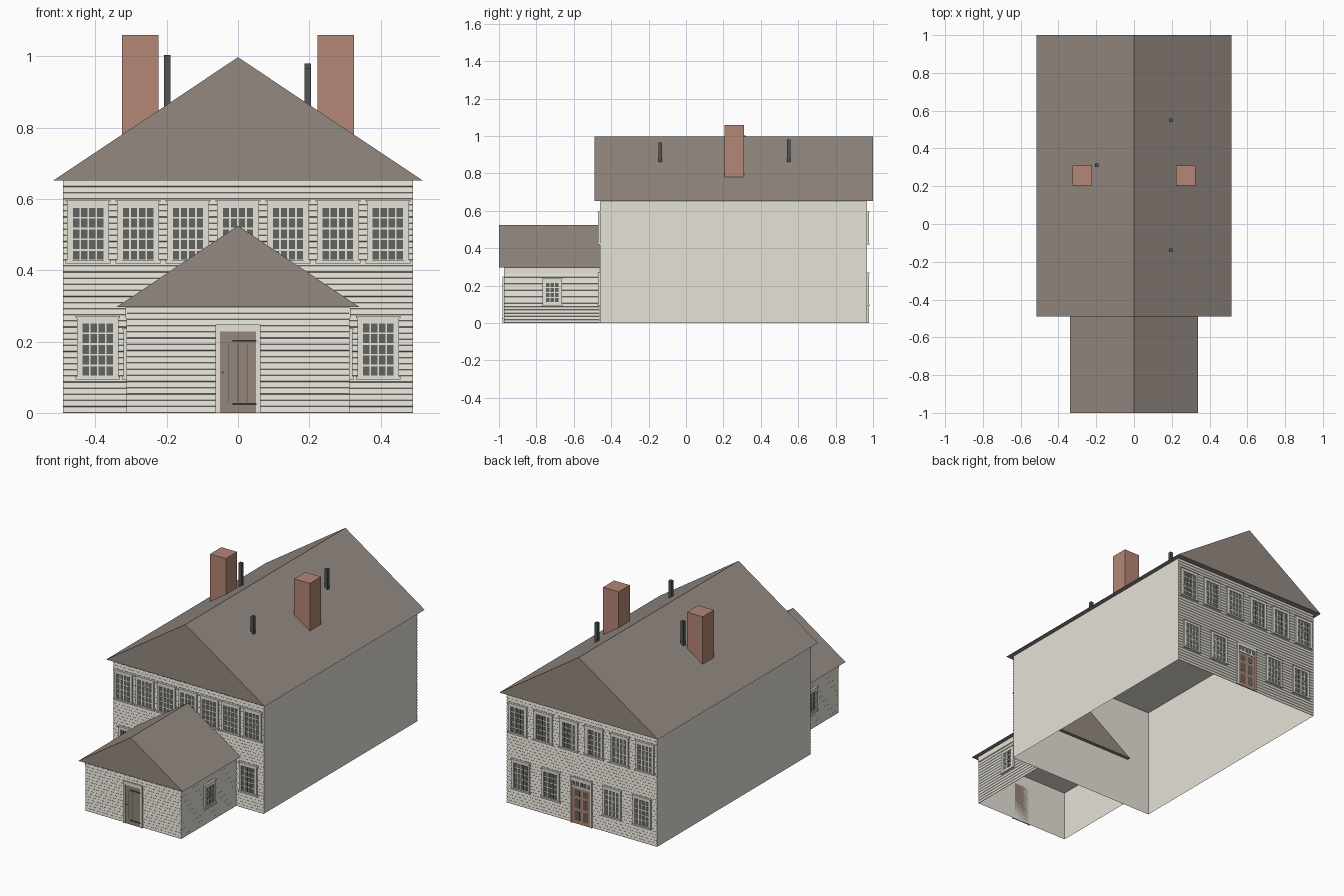
import bpy, bmesh
from math import pi
from mathutils import Matrix, Vector

cube = bpy.data.objects.get("Cube")
if cube:
    bpy.data.objects.remove(cube)


def material(name, rgb):
    m = bpy.data.materials.new(name)
    m.use_nodes = True
    m.diffuse_color = (*rgb, 1)
    m.node_tree.nodes["Principled BSDF"].inputs["Base Color"].default_value = (*rgb, 1)
    return m


WALL = material("pale_paint", (0.79, 0.76, 0.69))
ROOF = material("brown_shingle", (0.295, 0.25, 0.22))
BRICK = material("red_brick", (0.46, 0.24, 0.18))
GLASS = material("dark_glass", (0.12, 0.13, 0.12))
IRON = material("dark_iron", (0.08, 0.09, 0.09))
DOOR = material("brown_door", (0.30, 0.24, 0.20))
MATS = [WALL, ROOF, BRICK, GLASS, IRON, DOOR]

FRONT, BACK, LEFT, RIGHT = 0, pi, pi / 2, -pi / 2
LAP = 0.002


def box(bm, x0, x1, y0, y1, z0, z1, mat):
    size = Matrix.Diagonal((x1 - x0, y1 - y0, z1 - z0, 1))
    mid = Matrix.Translation(((x0 + x1) / 2, (y0 + y1) / 2, (z0 + z1) / 2))
    made = bmesh.ops.create_cube(bm, size=1, matrix=mid @ size)
    for f in {f for v in made["verts"] for f in v.link_faces}:
        f.material_index = MATS.index(mat)


def to_mesh(bm, name):
    mesh = bpy.data.meshes.new(name)
    bm.to_mesh(mesh)
    bm.free()
    for m in MATS:
        mesh.materials.append(m)
    return mesh


def place(mesh, name, loc=(0, 0, 0), turn=0):
    ob = bpy.data.objects.new(name, mesh)
    ob.location = loc
    ob.rotation_euler.z = turn
    bpy.context.collection.objects.link(ob)


def siding(name, width, height, boards, loc, turn):
    """Lapped boards: each leans back upward from a narrow lower lip."""
    bm = bmesh.new()
    h = height / boards
    profile = []
    for i in range(boards):
        profile += [(LAP, i * h), (0, (i + 0.1) * h)]
    profile.append((LAP, height))
    rows = [[bm.verts.new((x, y, z)) for x in (-width / 2, width / 2)] for y, z in profile]
    for a, b in zip(rows, rows[1:]):
        bm.faces.new((a[0], a[1], b[1], b[0]))
    place(to_mesh(bm, name), name, loc, turn)


def shell(name, half, y0, y1, height, open_sides):
    """Plain wall box with a ceiling, open at the listed face directions."""
    bm = bmesh.new()
    box(bm, -half, half, y0, y1, 0, height, WALL)
    gone = [f for f in bm.faces if any(f.normal.dot(Vector(d)) > 0.9 for d in open_sides)]
    bmesh.ops.delete(bm, geom=gone, context="FACES")
    place(to_mesh(bm, name), name)


def gable_roof(name, half, y0, y1, z0, z1):
    bm = bmesh.new()
    f = bm.faces.new([bm.verts.new(p) for p in ((-half, y0, z0), (half, y0, z0), (0, y0, z1))])
    ext = bmesh.ops.extrude_face_region(bm, geom=[f], use_keep_orig=True)
    bmesh.ops.translate(bm, vec=Vector((0, y1 - y0, 0)),
                        verts=[g for g in ext["geom"] if isinstance(g, bmesh.types.BMVert)])
    bmesh.ops.recalc_face_normals(bm, faces=bm.faces)
    for f in bm.faces:
        f.material_index = MATS.index(ROOF)
    place(to_mesh(bm, name), name)


def window_mesh(name, w, h, gw, gz0, gz1, cols, rows, sill):
    """Casing, sill and head, with separate glass panes; local front is -y."""
    bm = bmesh.new()
    g, d, bar = gw / 2, -0.008, 0.0025
    box(bm, -w / 2, -g, d, LAP, 0, h, WALL)
    box(bm, g, w / 2, d, LAP, 0, h, WALL)
    box(bm, -g, g, d, LAP, gz1, h, WALL)
    box(bm, -g, g, d, LAP, 0, gz0, WALL)
    box(bm, -w / 2 - sill, w / 2 + sill, d - 0.004, LAP, -0.006, 0.003, WALL)
    box(bm, -w / 2 - sill, w / 2 + sill, d - 0.003, LAP, h - 0.005, h, WALL)
    box(bm, -g, g, -0.004, LAP, gz0, gz1, WALL)
    cw, ch = gw / cols, (gz1 - gz0) / rows
    for i in range(cols):
        for j in range(rows):
            x, z = -g + i * cw, gz0 + j * ch
            box(bm, x + bar, x + cw - bar, -0.005, 0, z + bar, z + ch - bar, GLASS)
    return to_mesh(bm, name)


# Main house walls and roof
HX, HF, HB, HZ = 0.49, -0.462, 0.97, 0.651
shell("house_walls", HX, HF + LAP, HB - LAP, HZ, [(0, 0, -1)])
siding("house_front_siding", 2 * HX, HZ, 38, (0, HF, 0), FRONT)
siding("house_back_siding", 2 * HX, HZ, 38, (0, HB, 0), BACK)
gable_roof("house_roof", 0.517, -0.49, 1.0, 0.652, 0.997)

# Front annex walls and roof
AX, AF, AZ = 0.313, -0.974, 0.296
shell("annex_walls", AX - LAP, AF + LAP, HF, AZ, [(0, 0, -1), (0, 1, 0)])
siding("annex_front_siding", 2 * AX, AZ, 17, (0, AF, 0), FRONT)
for side, turn, s in (("left", LEFT, 1), ("right", RIGHT, -1)):
    siding("annex_siding_" + side, HF - AF, AZ, 17, (s * AX, (AF + HF) / 2, 0), turn)
    bm = bmesh.new()
    box(bm, -0.256, 0.256, -0.002, LAP, 0.265, AZ, WALL)
    place(to_mesh(bm, "annex_frieze"), "annex_frieze_" + side, (s * AX, (AF + HF) / 2, 0), turn)
gable_roof("annex_roof", 0.34, -1.0, -0.44, 0.297, 0.525)

# Windows
upper = window_mesh("upper_window", 0.118, 0.172, 0.09, 0.002, 0.152, 4, 5, 0.004)
lower = window_mesh("lower_window", 0.116, 0.172, 0.09, 0.004, 0.154, 4, 5, 0.004)
small = window_mesh("annex_window", 0.104, 0.138, 0.07, 0.010, 0.117, 3, 4, 0.003)
for i in range(7):
    place(upper, f"front_upper_window_{i + 1}", ((i - 3) * 0.14, HF, 0.425), FRONT)
for i in range(6):
    place(upper, f"back_upper_window_{i + 1}", ((i - 2.5) * 0.166, HB, 0.425), BACK)
for s in (-1, 1):
    tag = "left" if s > 0 else "right"
    place(lower, "front_lower_window_" + tag, (s * 0.393, HF, 0.099), FRONT)
    place(lower, "back_outer_window_" + tag, (s * 0.395, HB, 0.099), BACK)
    place(lower, "back_inner_window_" + tag, (s * 0.2, HB, 0.099), BACK)
    place(small, "annex_window_" + tag, (s * AX, -0.715, 0.1), LEFT if s > 0 else RIGHT)


def door_casing(bm, half, inner, z_in, z_out):
    for s in (-1, 1):
        a, b = sorted((s * half, s * inner))
        box(bm, a, b, -0.008, LAP, 0, z_out, WALL)
    box(bm, -inner, inner, -0.008, LAP, z_in, z_out, WALL)


# Annex plank door with strap hinges and latch
bm = bmesh.new()
door_casing(bm, 0.063, 0.05, 0.228, 0.248)
box(bm, -0.05, 0.05, -0.004, LAP, 0, 0.228, DOOR)
for x in (-0.027, 0, 0.027):
    box(bm, x - 0.001, x + 0.001, -0.0045, 0, 0.03, 0.195, IRON)
for z in (0.025, 0.202):
    box(bm, -0.015, 0.052, -0.009, 0, z - 0.0025, z + 0.0025, IRON)
box(bm, -0.045, -0.039, -0.008, 0, 0.111, 0.116, IRON)
place(to_mesh(bm, "annex_door"), "annex_door", (0, AF, 0), FRONT)

# Back door with glazed panels and a transom light
bm = bmesh.new()
door_casing(bm, 0.07, 0.06, 0.25, 0.27)
box(bm, -0.06, 0.06, -0.004, LAP, 0, 0.212, BRICK)
box(bm, -0.06, 0.06, -0.007, LAP, 0.212, 0.222, WALL)
box(bm, -0.06, 0.06, -0.004, LAP, 0.222, 0.25, WALL)
for i in range(5):
    x = -0.06 + 0.024 * i
    box(bm, x + 0.003, x + 0.021, -0.005, 0, 0.225, 0.247, GLASS)
for s in (-1, 1):
    for z0, z1 in ((0.02, 0.075), (0.092, 0.147), (0.163, 0.198)):
        a, b = sorted((s * 0.01, s * 0.044))
        box(bm, a, b, -0.005, 0, z0, z1, GLASS)
place(to_mesh(bm, "back_door"), "back_door", (0, HB, 0), BACK)

# Chimneys
for s in (-1, 1):
    bm = bmesh.new()
    box(bm, -0.051, 0.051, -0.052, 0.052, 0.76, 1.06, BRICK)
    name = "chimney_left" if s > 0 else "chimney_right"
    place(to_mesh(bm, name), name, (s * 0.274, 0.257, 0))

# Vent pipes
for i, (x, y, top) in enumerate(((-0.198, 0.31, 1.003), (0.195, 0.55, 0.98), (0.195, -0.138, 0.965))):
    bm = bmesh.new()
    box(bm, -0.009, 0.009, -0.009, 0.009, 0.84, top, IRON)
    place(to_mesh(bm, "vent_pipe"), f"vent_pipe_{i + 1}", (x, y, 0))
